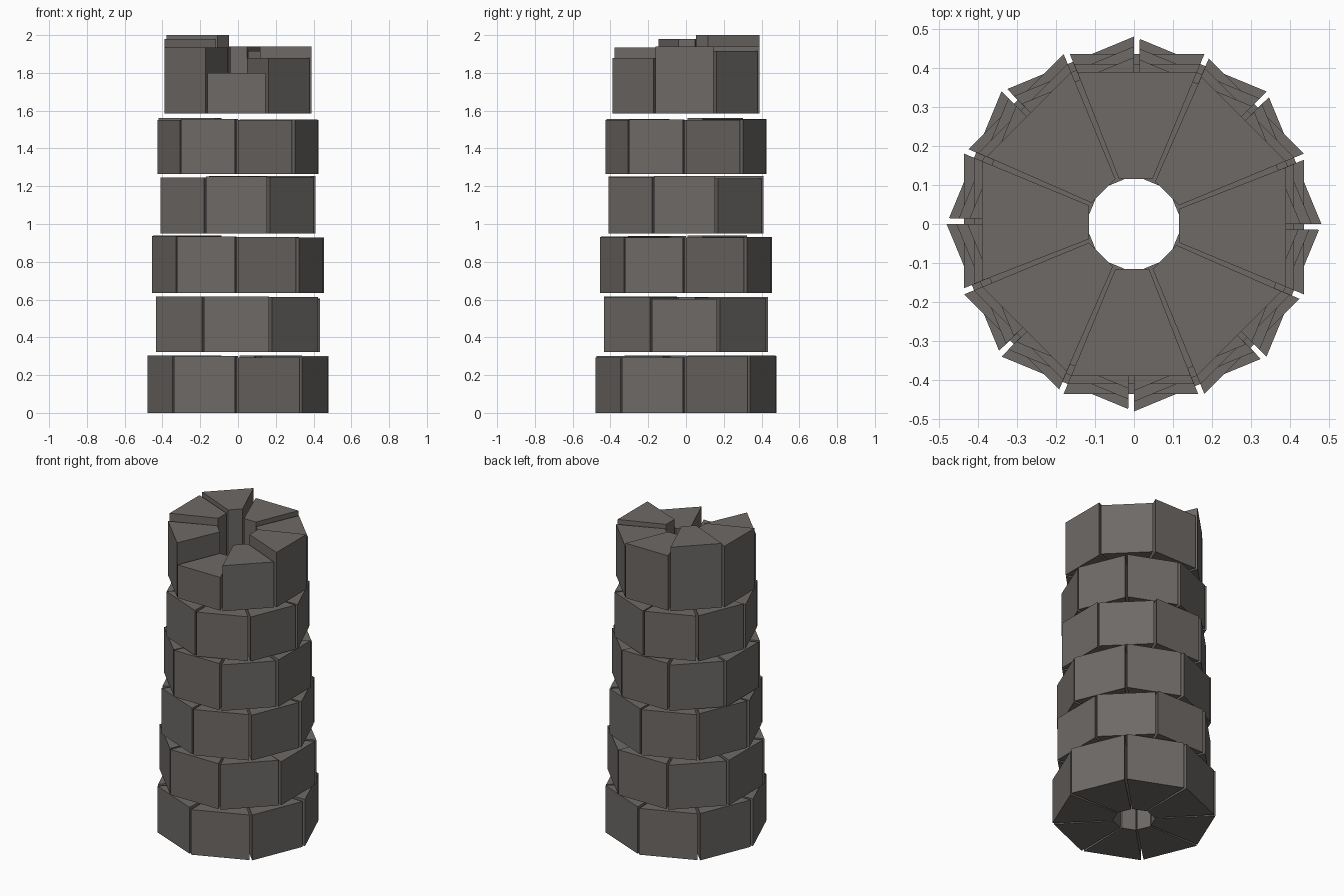
import bpy
import bmesh
import random
from math import cos, sin, radians
from mathutils import Vector

cube = bpy.data.objects.get("Cube")
if cube:
    bpy.data.objects.remove(cube, do_unlink=True)

random.seed(4)

# Single stone colour
stone = bpy.data.materials.new("dark_stone")
stone.use_nodes = True
COLOUR = (0.155, 0.143, 0.134, 1)
stone.diffuse_color = COLOUR
bsdf = stone.node_tree.nodes["Principled BSDF"]
bsdf.inputs["Base Color"].default_value = COLOUR
bsdf.inputs["Roughness"].default_value = 0.9

SIDES = 8
STEP = 360 / SIDES
INNER_RADIUS = 0.125


def polar(radius, degrees):
    a = radians(degrees)
    return Vector((radius * cos(a), radius * sin(a), 0))


def chord(radius, start, gap):
    """Ends of one octagon side, shortened at its far end by the joint."""
    a, b = polar(radius, start), polar(radius, start + STEP)
    return a, b + (a - b).normalized() * gap


def wedge_block(name, radius, start, bottom, top):
    outer_a, outer_b = chord(radius, start, 0.016)
    inner_a, inner_b = chord(INNER_RADIUS, start, 0.009)
    bm = bmesh.new()
    verts = [bm.verts.new((p.x, p.y, bottom))
             for p in (inner_a, outer_a, outer_b, inner_b)]
    base = bm.faces.new(verts)
    lifted = bmesh.ops.extrude_face_region(bm, geom=[base])["geom"]
    bmesh.ops.translate(bm, vec=(0, 0, top - bottom),
                        verts=[v for v in lifted if isinstance(v, bmesh.types.BMVert)])
    bmesh.ops.recalc_face_normals(bm, faces=bm.faces)
    mesh = bpy.data.meshes.new(name)
    bm.to_mesh(mesh)
    bm.free()
    mesh.materials.append(stone)
    obj = bpy.data.objects.new(name, mesh)
    bpy.context.collection.objects.link(obj)


# Stacked courses: corner radius, bottom, top; alternate courses turn half a block
courses = [
    (0.480, 0.000, 0.306),
    (0.471, 0.322, 0.618),
    (0.455, 0.635, 0.942),
    (0.444, 0.950, 1.255),
    (0.427, 1.265, 1.565),
]
for level, (radius, bottom, top) in enumerate(courses):
    turn = STEP / 2 * (level % 2)
    for k in range(SIDES):
        wedge_block(f"course_{level + 1}_block_{k + 1}", radius, turn + k * STEP,
                    bottom, top - random.uniform(0, 0.015))

# Broken crown: block tops counted anticlockwise from +x
crown_tops = [1.94, 1.915, 1.94, 2.0, 1.98, 1.935, 1.80, 1.88]
for k, top in enumerate(crown_tops):
    wedge_block(f"crown_block_{k + 1}", 0.421, k * STEP - STEP / 2, 1.585, top)
